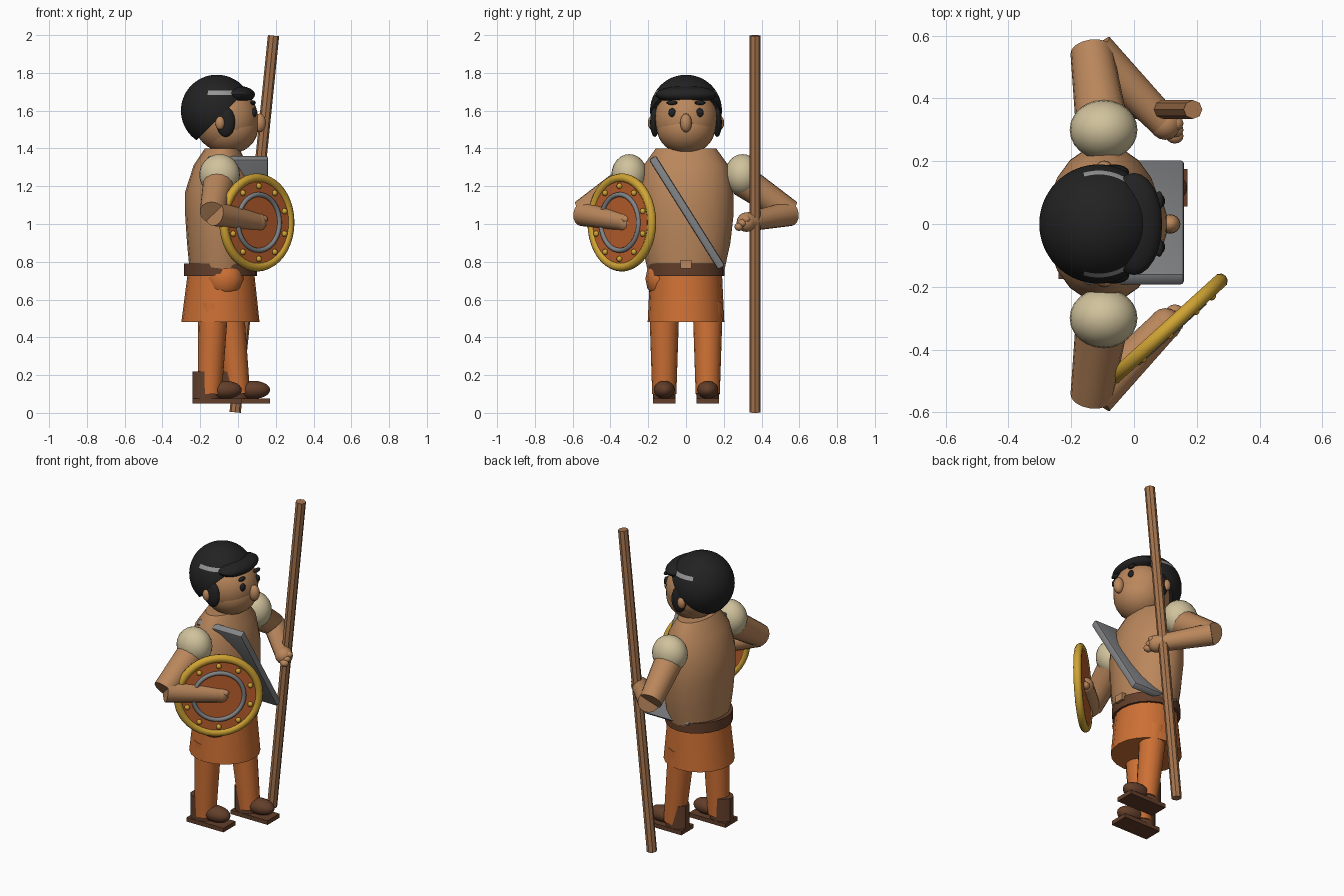
import bpy, bmesh, math
from mathutils import Vector, Matrix

cube = bpy.data.objects.get("Cube")
if cube:
    bpy.data.objects.remove(cube, do_unlink=True)


def material(name, rgb):
    m = bpy.data.materials.new(name)
    m.use_nodes = True
    lin = [(c / 255 / 12.92) if c < 11 else ((c / 255 + 0.055) / 1.055) ** 2.4 for c in rgb]
    m.diffuse_color = (*lin, 1)
    m.node_tree.nodes["Principled BSDF"].inputs["Base Color"].default_value = (*lin, 1)
    return m


SKIN = material("skin", (186, 135, 92))
WOOD = material("staff wood", (165, 116, 78))
CLOTH = material("orange cloth", (205, 112, 52))
LEATHER = material("dark leather", (98, 62, 42))
HAIR = material("black hair", (34, 34, 35))
SLEEVE = material("cream cloth", (208, 194, 156))
METAL = material("grey metal", (130, 131, 133))
GOLD = material("gold", (208, 164, 52))
SHIELD = material("shield orange", (192, 98, 46))
SHINE = material("hair shine", (150, 150, 150))


def finish(name, bm, mat, angle=40):
    bmesh.ops.recalc_face_normals(bm, faces=bm.faces[:])
    me = bpy.data.meshes.new(name)
    bm.to_mesh(me)
    bm.free()
    me.materials.append(mat)
    ob = bpy.data.objects.new(name, me)
    bpy.context.collection.objects.link(ob)
    bpy.ops.object.select_all(action='DESELECT')
    ob.select_set(True)
    bpy.context.view_layer.objects.active = ob
    bpy.ops.object.shade_smooth_by_angle(angle=math.radians(angle))
    return ob


def place(loc, scale=(1, 1, 1), rot=None):
    r = rot.to_4x4() if rot else Matrix()
    return Matrix.Translation(loc) @ r @ Matrix.Diagonal((*scale, 1))


def ellipsoid(name, loc, radii, mat, seg=24):
    bm = bmesh.new()
    bmesh.ops.create_uvsphere(bm, u_segments=seg, v_segments=seg // 2, radius=1,
                              matrix=place(loc, radii))
    return finish(name, bm, mat)


def rod(name, a, b, ra, rb, mat, seg=16):
    a, b = Vector(a), Vector(b)
    d = b - a
    rot = d.to_track_quat('Z', 'Y').to_matrix()
    bm = bmesh.new()
    bmesh.ops.create_cone(bm, cap_ends=True, segments=seg, radius1=ra, radius2=rb,
                          depth=d.length, matrix=place((a + b) / 2, rot=rot))
    return finish(name, bm, mat)


def box(name, loc, size, mat, rot=None, bevel=0.0):
    bm = bmesh.new()
    bmesh.ops.create_cube(bm, size=1, matrix=place(loc, size, rot))
    if bevel:
        bmesh.ops.bevel(bm, geom=bm.edges[:], offset=bevel, segments=2, affect='EDGES', profile=0.5)
    return finish(name, bm, mat, 30)


def loft(name, rings, mat, seg=20):
    """Stack of ellipses given as (z, centre x, x radius, y radius)."""
    bm = bmesh.new()
    loops = []
    for z, cx, rx, ry in rings:
        angles = [2 * math.pi * i / seg for i in range(seg)]
        loops.append([bm.verts.new((cx + rx * math.cos(t), ry * math.sin(t), z)) for t in angles])
    for lo, hi in zip(loops, loops[1:]):
        for i in range(seg):
            j = (i + 1) % seg
            bm.faces.new((lo[i], lo[j], hi[j], hi[i]))
    bm.faces.new(loops[0])
    bm.faces.new(loops[-1])
    return finish(name, bm, mat)


def torus(name, loc, rot, major, minor, mat, seg=40, ring=10):
    bm = bmesh.new()
    grid = []
    for i in range(seg):
        t = 2 * math.pi * i / seg
        row = []
        for j in range(ring):
            p = 2 * math.pi * j / ring
            r = major + minor * math.cos(p)
            v = Vector((r * math.cos(t), r * math.sin(t), minor * math.sin(p)))
            row.append(bm.verts.new(Vector(loc) + rot @ v))
        grid.append(row)
    for i in range(seg):
        for j in range(ring):
            a, b = grid[i], grid[(i + 1) % seg]
            k = (j + 1) % ring
            bm.faces.new((a[j], b[j], b[k], a[k]))
    return finish(name, bm, mat, 60)


# Torso, belt and skirt
loft("torso", [(0.74, -0.09, 0.165, 0.2), (0.9, -0.09, 0.18, 0.235), (1.05, -0.095, 0.185, 0.252),
               (1.17, -0.095, 0.185, 0.25), (1.31, -0.09, 0.145, 0.225), (1.4, -0.085, 0.09, 0.16)], SKIN)
loft("belt", [(0.725, -0.092, 0.193, 0.205), (0.79, -0.092, 0.193, 0.205)], LEATHER)
box("belt_buckle", (0.1, 0, 0.787), (0.03, 0.06, 0.045), SKIN)
loft("skirt", [(0.48, -0.093, 0.207, 0.203), (0.75, -0.09, 0.175, 0.19)], CLOTH)
ellipsoid("hip_fold", (-0.07, -0.14, 0.71), (0.1, 0.075, 0.1), CLOTH, 12)

# Legs and boots, one stepping ahead of the other
for name, side, dx, hip in (("rear", -1, 0, -0.13), ("forward", 1, 0.15, -0.05)):
    y = side * 0.115
    rod(name + "_leg", (dx - 0.15, y, 0.1), (hip, y, 0.58), 0.064, 0.08, CLOTH)
    bm = bmesh.new()
    bmesh.ops.create_cone(bm, cap_ends=True, segments=10, radius1=1, radius2=1, depth=0.15,
                          matrix=place((dx - 0.17, y, 0.145), (0.075, 0.06, 1)))
    finish(name + "_boot_shaft", bm, LEATHER)
    ellipsoid(name + "_boot_toe", (dx - 0.07, y, 0.122), (0.09, 0.056, 0.048), LEATHER)
    box(name + "_boot_sole", (dx - 0.11, y, 0.063), (0.26, 0.12, 0.026), LEATHER)

# Arms with cream shoulder caps
for name, s in (("shield", -1), ("staff", 1)):
    ellipsoid(name + "_sleeve", (-0.097, s * 0.3, 1.26), (0.108, 0.095, 0.11), SLEEVE)
    rod(name + "_upper_arm", (-0.1, s * 0.3, 1.23), (-0.135, s * 0.55, 1.06), 0.085, 0.068, SKIN)
    rod(name + "_forearm", (-0.125, s * 0.55, 1.055), (0.1, s * 0.32, 1.01), 0.066, 0.05, SKIN)
    ellipsoid(name + "_hand", (0.1, s * 0.32, 1.01), (0.052, 0.052, 0.052), SKIN, 16)
    for i in range(3):
        ellipsoid(f"{name}_finger_{i + 1}", (0.13, s * (0.28 + 0.02 * i), 0.985 + 0.02 * i),
                  (0.028, 0.024, 0.022), SKIN, 12)

# Staff
rod("staff", (-0.015, 0.365, 0.003), (0.188, 0.365, 1.997), 0.03, 0.03, WOOD, 8)

# Diagonal chest plate band
lean = Matrix.Rotation(math.atan2(0.365, 0.58), 3, 'X')
box("chest_band", (0, 0.005, 1.06), (0.32, 0.044, 0.69), METAL, lean, 0.012)

# Round shield
normal = Vector((0.67, -0.74, 0)).normalized()
turn = normal.to_track_quat('Z', 'Y').to_matrix()
centre = Vector((0.1, -0.34, 1.008))
rod("shield_disc", centre - normal * 0.018, centre + normal * 0.012, 0.238, 0.238, SHIELD, 40)
torus("shield_rim", centre, turn, 0.236, 0.024, GOLD)
torus("shield_ring", centre + normal * 0.014, turn, 0.148, 0.013, METAL)
for i in range(10):
    t = 2 * math.pi * (i + 0.5) / 10
    spot = centre + normal * 0.016 + turn @ Vector((math.cos(t), math.sin(t), 0)) * 0.193
    ellipsoid(f"shield_stud_{i + 1}", spot, (0.016, 0.016, 0.016), GOLD, 10)

# Head and face
ellipsoid("head", (-0.065, 0, 1.555), (0.172, 0.168, 0.175), SKIN, 32)
ellipsoid("jaw", (-0.05, 0, 1.51), (0.157, 0.155, 0.14), SKIN, 32)
ellipsoid("nose", (0.115, 0, 1.535), (0.033, 0.031, 0.05), SKIN, 16)
for name, s in (("shield_side", -1), ("staff_side", 1)):
    ellipsoid(name + "_eye", (0.085, s * 0.073, 1.59), (0.014, 0.02, 0.024), HAIR, 16)
    ellipsoid(name + "_eyebrow", (0.08, s * 0.075, 1.642), (0.014, 0.03, 0.012), HAIR, 12)
    ellipsoid(name + "_sideburn", (-0.065, s * 0.165, 1.54), (0.05, 0.025, 0.08), HAIR, 16)
    ellipsoid(name + "_ear", (-0.095, s * 0.182, 1.535), (0.025, 0.02, 0.036), SKIN, 16)

# Hair cap, sliced open towards the face, with a shiny streak on each side
bm = bmesh.new()
bmesh.ops.create_uvsphere(bm, u_segments=64, v_segments=48, radius=0.19)
cut = bmesh.ops.bisect_plane(bm, geom=bm.verts[:] + bm.edges[:] + bm.faces[:],
                             plane_co=(0.05, 0, 0), plane_no=(1, 0, -1), clear_outer=True)
bmesh.ops.holes_fill(bm, edges=[e for e in bm.edges if e.is_boundary], sides=0)
bmesh.ops.translate(bm, verts=bm.verts[:], vec=(-0.112, 0, 1.6))
hair = finish("hair", bm, HAIR)
hair.data.materials.append(SHINE)
for face in hair.data.polygons:
    c = face.center
    if 1.682 < c.z < 1.709 and -0.155 < c.x < 0.01 and abs(c.y) > 0.08:
        face.material_index = 1
ellipsoid("hair_fringe", (0.0, 0, 1.685), (0.09, 0.163, 0.046), HAIR)
